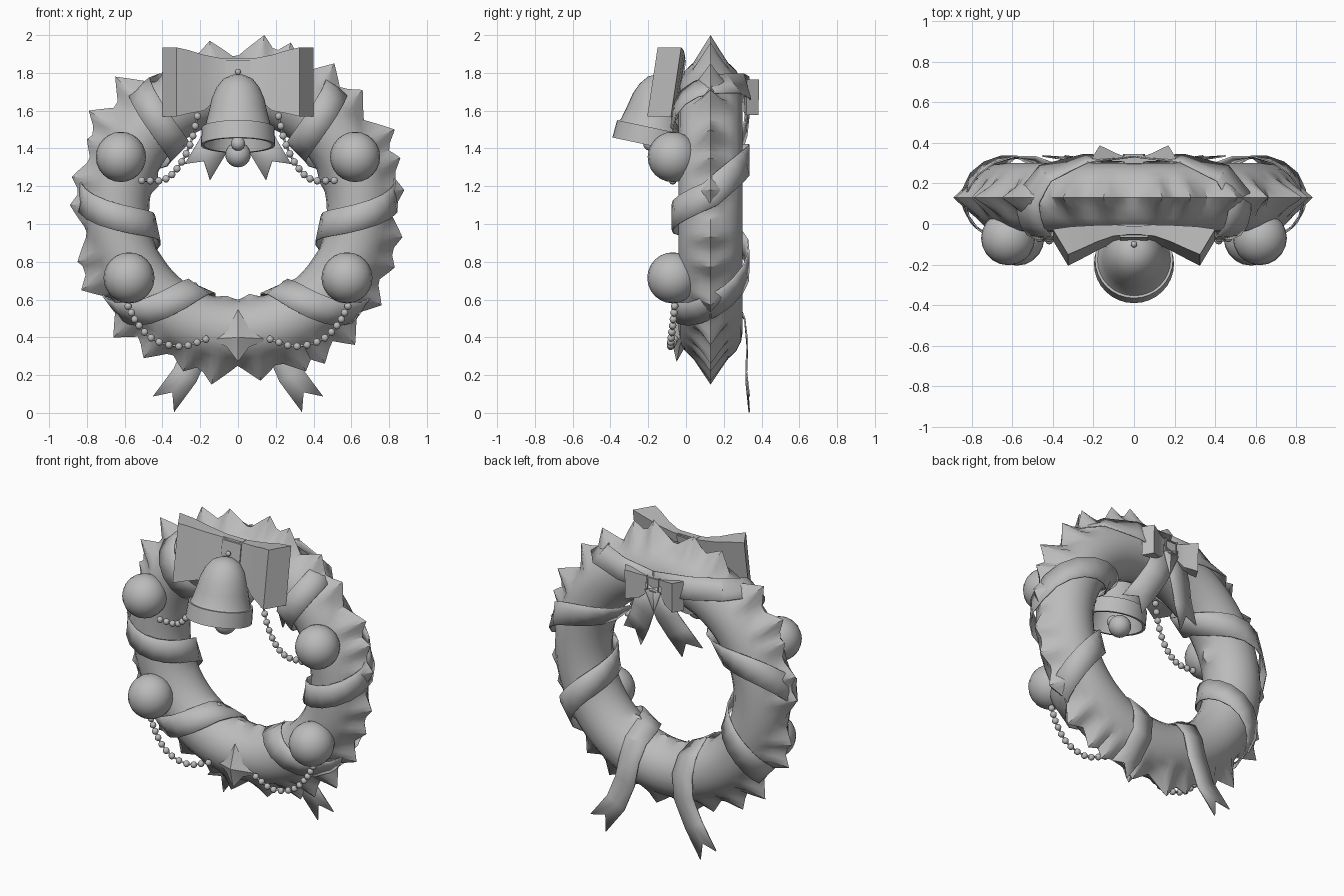
import bpy, bmesh, math
from mathutils import Vector, Matrix

if "Cube" in bpy.data.objects:
    bpy.data.objects.remove(bpy.data.objects["Cube"])

grey = bpy.data.materials.new("plain grey")
grey.diffuse_color = (0.5, 0.5, 0.5, 1)
grey.use_nodes = True
grey.node_tree.nodes["Principled BSDF"].inputs["Base Color"].default_value = grey.diffuse_color
CY, CZ, R, r = 0.13, 1.07, 0.64, 0.17   # wreath centre, ring and tube radius


def finish(name, bm, angle=40, thick=0):
    bmesh.ops.recalc_face_normals(bm, faces=bm.faces)
    me = bpy.data.meshes.new(name)
    bm.to_mesh(me)
    bm.free()
    ob = bpy.data.objects.new(name, me)
    bpy.context.collection.objects.link(ob)
    me.materials.append(grey)
    bpy.ops.object.select_all(action='DESELECT')
    ob.select_set(True)
    bpy.context.view_layer.objects.active = ob
    bpy.ops.object.shade_smooth_by_angle(angle=math.radians(angle))
    if thick:
        mod = ob.modifiers.new("thickness", 'SOLIDIFY')
        mod.thickness = thick
        mod.offset = 0
    return ob


def grid_faces(bm, rows, close_rows=False, close_cols=False):
    n, m = len(rows), len(rows[0])
    for i in range(n if close_rows else n - 1):
        for j in range(m if close_cols else m - 1):
            a, b = rows[i], rows[(i + 1) % n]
            bm.faces.new((a[j], a[(j + 1) % m], b[(j + 1) % m], b[j]))


def tube_point(theta, phi, rad):
    """theta clockwise from the top, phi 0 outer, 90 front, 180 inner."""
    t, p = math.radians(theta), math.radians(phi)
    radial = Vector((math.sin(t), 0, math.cos(t)))
    n = radial * math.cos(p) + Vector((0, -math.sin(p), 0))
    return Vector((0, CY, CZ)) + radial * R + n * rad, n


# Wreath body: ring whose rim is pulled into leaf tips
outer_tips = [(.14, 2), (-.15, 1.97), (.28, 1.96), (.51, 1.85), (.66, 1.71), (.83, 1.5),
              (.86, 1.35), (.88, 1.18), (.87, .93), (.83, .77), (.76, .57), (.62, .36),
              (.46, .26), (.36, .22), (.12, .17), (-.14, .15), (-.29, .22), (-.5, .29),
              (-.66, .4), (-.83, .65), (-.85, .8), (-.89, 1.1), (-.88, 1.25),
              (-.8, 1.45), (-.79, 1.6), (-.65, 1.78), (-.35, 1.93)]
inner_tips = [(.06, .63), (-.06, .62), (-.22, .69), (.24, .7), (.43, .87), (-.43, .87),
              (-.42, 1.2), (.43, 1.22), (.3, 1.43), (-.3, 1.43)]
NT, NP = 180, 20
pts = [[tube_point(i * 360 / NT, j * 360 / NP, r)[0] for j in range(NP)] for i in range(NT)]
moves = {}
for tips, j0, reach, reach_y in ((outer_tips, 0, 0.125, 0.10), (inner_tips, NP // 2, 0.06, 0.06)):
    for x, z in tips:
        i0 = round(math.degrees(math.atan2(x, z - CZ)) * NT / 360)
        base = pts[i0 % NT][j0]
        pull = Vector((x, CY, z)) - base
        for di in range(-12, 13):
            for dj in range(-4, 5):
                i, j = (i0 + di) % NT, (j0 + dj) % NP
                d = pts[i][j] - base
                w = 1 - math.hypot(d.x, d.z) / reach - abs(d.y) / reach_y
                if w > 0 and w * pull.length > moves.get((i, j), Vector()).length:
                    moves[i, j] = pull * w
bm = bmesh.new()
grid_faces(bm, [[bm.verts.new(p + moves.get((i, j), Vector())) for j, p in enumerate(row)]
                for i, row in enumerate(pts)], True, True)
finish("wreath_body", bm, 35)


def strip(name, points, normals, width, side=1, notch=0.08):
    """Flat ribbon along points, swallowtail end, mirrored by side."""
    bm = bmesh.new()
    rows = []
    for k, p in enumerate(points):
        t = (points[min(k + 1, len(points) - 1)] - points[max(k - 1, 0)]).normalized()
        w = t.cross(normals[k]).normalized() * width / 2
        mid = p - t * notch if k == len(points) - 1 else p
        rows.append([bm.verts.new((q.x * side, q.y, q.z)) for q in (p - w, mid, p + w)])
    grid_faces(bm, rows)
    return finish(name, bm, 30, 0.008)


# Ribbon wound round the tube, ending in a hanging tail
keys = [(-90, 0), (-72, 20), (-36, 33), (0, 38), (180, 45), (360, 84), (540, 102), (720, 127), (900, 156)]
path = []
for (p0, t0), (p1, t1) in zip(keys, keys[1:]):
    n = max(1, (p1 - p0) // 22)
    path += [tube_point(t0 + (t1 - t0) * k / n, p0 + (p1 - p0) * k / n, 0.202) for k in range(n)]
path.append(tube_point(156, 900, 0.19))
for co, no in (((.185, .25, .60), (-.2, .6, .7)), ((.19, .31, .50), (0, 1, .2)),
               ((.21, .325, .36), (0, 1, 0)), ((.28, .318, .2), (0, 1, 0)),
               ((.395, .335, .045), (0, 1, 0))):
    path.append((Vector(co), Vector(no)))
for side, label in ((-1, "left"), (1, "right")):
    strip("wound_ribbon_" + label, [p for p, n in path], [n for p, n in path], 0.14, side)
    # short tails hanging from the rear bow
    tail = [Vector(c) for c in ((.02, .335, 1.68), (.09, .315, 1.5), (.14, .28, 1.4), (.215, .24, 1.275))]
    strip("rear_bow_tail_" + label, tail, [Vector((0, 1, .2))] * 4, 0.16, side, 0.07)


# Bows: two closed, flared pillows joined by a flat knot
def bow(name, centre, scale, front, tilt):
    # front x, front y, back x, back y, bottom, top
    stations = [(.04, -.05, .04, 0, -.05, .105), (.10, -.055, .10, 0, -.10, .11),
                (.18, -.085, .20, -.005, -.17, .125), (.26, -.125, .31, -.015, -.185, .15),
                (.325, -.155, .40, -.03, -.20, .165)]
    place = lambda x, y, z: Vector(centre) + scale * Vector((x, front * (y + tilt * z), z))
    for side, label in ((-1, "left"), (1, "right")):
        bm = bmesh.new()
        rows = []
        for fx, fy, bx, by, lo, hi in stations:
            zs = [lo + (hi - lo) * k / 3 for k in range(4)]
            rows.append([bm.verts.new(place(side * fx, fy, z)) for z in zs]
                        + [bm.verts.new(place(side * bx, by, z)) for z in reversed(zs)])
        grid_faces(bm, rows, False, True)
        bm.faces.new(rows[-1])
        finish(name + "_loop_" + label, bm, 35)
    bm = bmesh.new()
    bmesh.ops.create_cube(bm, size=1)
    for v in bm.verts:
        v.co = place(v.co.x * .16, v.co.y * .066 - .027, v.co.z * .17 + .025)
    bmesh.ops.bevel(bm, geom=bm.edges[:], offset=0.012 * scale, segments=2, affect='EDGES')
    finish(name + "_knot", bm)


bow("front_bow", (0, -0.02, 1.77), 1, 1, 0.15)
bow("rear_bow", (0, 0.305, 1.68), 0.52, -1, -0.02)


def ball(name, co, rad, seg=20, rings=12):
    bm = bmesh.new()
    bmesh.ops.create_uvsphere(bm, u_segments=seg, v_segments=rings, radius=rad,
                              matrix=Matrix.Translation(co))
    return finish(name, bm, 60)


# Bell, tilted with its mouth forward
profile = [(.001, .38), (.04, .375), (.08, .355), (.115, .31), (.14, .25), (.155, .18), (.172, .11),
           (.180, .095), (.192, .095), (.197, 0), (.18, 0), (.155, .10), (.13, .22), (.08, .32), (.001, .345)]
bm = bmesh.new()
grid_faces(bm, [[bm.verts.new((rad * math.cos(a * math.pi / 16), rad * math.sin(a * math.pi / 16), h))
                 for a in range(32)] for rad, h in profile], False, True)
bmesh.ops.transform(bm, matrix=Matrix.Translation((0, -.197, 1.417)) @ Matrix.Rotation(-.21, 4, 'X'),
                    verts=bm.verts)
finish("bell", bm, 35)
ball("bell_clapper", (0, -.13, 1.367), 0.067)
ball("bell_clapper_stem", (0, -.19, 1.425), 0.037)
ball("bell_hanger", (0, -.10, 1.805), 0.016, 10, 6)


# Bead garlands: sampled curve with a thin string
def garland(name, ctrl, side, count):
    c = [Vector((side * x, y, z)) for x, y, z in ctrl]
    c = [2 * c[0] - c[1]] + c + [2 * c[-1] - c[-2]]

    def at(u):
        k = min(int(u), len(c) - 4)
        f = u - k
        a, b, d, e = c[k:k + 4]
        return 0.5 * (2 * b + (d - a) * f + (2 * a - 5 * b + 4 * d - e) * f ** 2
                      + (3 * b - a - 3 * d + e) * f ** 3)
    dots = [at(k * (len(ctrl) - 1) / (count - 1)) for k in range(count)]
    bm = bmesh.new()
    for p in dots:
        bmesh.ops.create_uvsphere(bm, u_segments=10, v_segments=6, radius=0.02,
                                  matrix=Matrix.Translation(p))
    for p, q in zip(dots, dots[1:]):
        rot = (q - p).to_track_quat('Z', 'Y').to_matrix().to_4x4()
        bmesh.ops.create_cone(bm, segments=6, radius1=.006, radius2=.006, depth=(q - p).length,
                              matrix=Matrix.Translation((p + q) / 2) @ rot)
    finish(name, bm, 60)


for side, label in ((-1, "left"), (1, "right")):
    ball("upper_bauble_" + label, (side * .62, -.07, 1.355), 0.133)
    ball("lower_bauble_" + label, (side * .577, -.07, .715), 0.135)
    garland("upper_garland_" + label, [(.215, -.06, 1.57), (.25, -.07, 1.43), (.31, -.075, 1.31),
                                       (.39, -.07, 1.235), (.51, -.07, 1.23)], side, 12)
    garland("lower_garland_" + label, [(.582, -.06, .565), (.53, -.07, .47), (.44, -.08, .385),
                                       (.30, -.08, .352), (.17, -.06, .39)], side, 12)

# Pointed leaf star at the bottom front
bm = bmesh.new()
ring = [(0, .55, -.03), (.06, .45, -.035), (.17, .39, -.02), (.06, .35, -.035),
        (0, .27, -.05), (-.06, .35, -.035), (-.14, .39, -.02), (-.05, .45, -.035)]
rim = [bm.verts.new((x, y, z)) for x, z, y in ring]
back = bm.verts.new((0, .03, .41))
apex = bm.verts.new((0, -.08, .40))
for k in range(8):
    bm.faces.new((rim[k], rim[(k + 1) % 8], apex))
    bm.faces.new((rim[(k + 1) % 8], rim[k], back))
finish("leaf_star", bm, 20)
